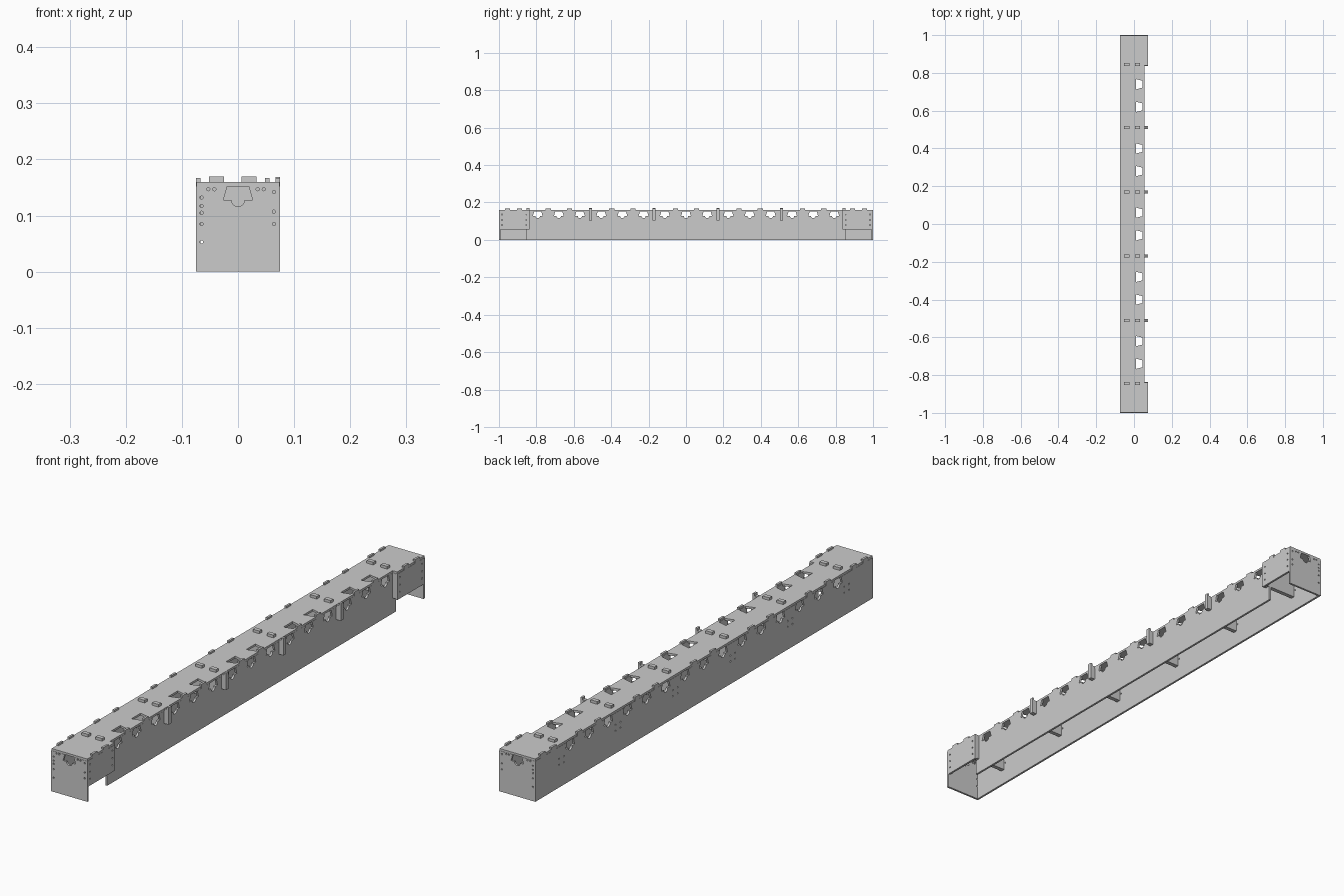
import bpy
from math import sin, cos, pi
from mathutils import Matrix

if "Cube" in bpy.data.objects:
    bpy.data.objects.remove(bpy.data.objects["Cube"])

T = 0.008          # sheet thickness
TOP = 0.152        # underside of the deck
TAB = 0.167        # height of finger tabs
RIBS = [-0.845, -0.51, -0.17, 0.17, 0.51, 0.845]
BAYS = [-0.68, -0.34, 0, 0.34, 0.68]


def circle(u, v, r=0.003, n=8):
    return [(u + r * cos(2 * pi * i / n), v + r * sin(2 * pi * i / n)) for i in range(n)]


def sheet(name, loops, thick, matrix):
    """Flat cut sheet: first loop is the outline, the rest are holes."""
    cu = bpy.data.curves.new(name, 'CURVE')
    cu.dimensions = '2D'
    cu.fill_mode = 'BOTH'
    cu.extrude = thick / 2
    for loop in loops:
        s = cu.splines.new('POLY')
        s.points.add(len(loop) - 1)
        for p, (u, v) in zip(s.points, loop):
            p.co = (u, v, 0, 1)
        s.use_cyclic_u = True
    tmp = bpy.data.objects.new(name + "_curve", cu)
    bpy.context.scene.collection.objects.link(tmp)
    dg = bpy.context.evaluated_depsgraph_get()
    me = bpy.data.meshes.new_from_object(tmp.evaluated_get(dg))
    bpy.data.objects.remove(tmp)
    me.transform(matrix)
    for poly in me.polygons:
        poly.use_smooth = False
    ob = bpy.data.objects.new(name, me)
    bpy.context.scene.collection.objects.link(ob)
    return ob


def facing_x(x):   # u -> y, v -> z
    return Matrix(((0, 0, 1, x), (1, 0, 0, 0), (0, 1, 0, 0), (0, 0, 0, 1)))


def facing_y(y):   # u -> x, v -> z
    return Matrix(((1, 0, 0, 0), (0, 0, -1, y), (0, 1, 0, 0), (0, 0, 0, 1)))


def wall_outline(u0, u1, z0, notches=(), tabs=(), w=0.014):
    """Rectangle whose top edge carries tabs and dovetail notches with a round relief."""
    pts = [(u0, z0), (u1, z0), (u1, TOP)]
    arc = [(0.012 * cos(a * pi / 8), 0.128 - 0.012 * sin(a * pi / 8)) for a in range(9)]
    notch = [(0.019, TOP), (0.026, 0.128)] + arc + [(-0.026, 0.128), (-0.019, TOP)]
    tab = [(w, TOP), (w, TAB), (-w, TAB), (-w, TOP)]
    feats = [(c, notch) for c in notches] + [(c, tab) for c in tabs]
    for c, shape in sorted(feats, key=lambda f: -f[0]):
        pts += [(c + u, v) for u, v in shape]
    return pts + [(u0, TOP)]


notches = [b + d for b in BAYS for d in (-0.113, 0, 0.113)]
tabs = [b + d for b in BAYS for d in (-0.0565, 0.0565)]
end_tabs = [s * y for s in (-1, 1) for y in (0.89, 0.955)]

# Long back wall with screw holes at each rib
rib_holes = [circle(y + d, z) for y in RIBS for d in (-0.014, 0.014) for z in (0.085, 0.107)]
sheet("back_wall", [wall_outline(-0.992, 0.992, 0, notches, tabs + end_tabs)] + rib_holes,
      T, facing_x(-0.071))

# Recessed front wall
sheet("front_wall", [wall_outline(-0.855, 0.855, 0, notches, tabs)], T, facing_x(0.052))

# End walls, and the short cheeks beside them
for s, side in ((-1, "front"), (1, "rear")):
    holes = [circle(-0.065, z) for z in (0.132, 0.117, 0.105, 0.085, 0.053)]
    holes += [circle(0.064, z) for z in (0.142, 0.107, 0.085)]
    holes += [circle(x, 0.147) for x in (-0.053, -0.042, 0.035, 0.046)]
    sheet(side + "_end_wall", [wall_outline(-0.075, 0.075, 0, [0])] + holes,
          T, facing_y(s * 0.996))
    u0, u1 = sorted((s * 0.837, s * 0.992))
    holes = [circle(s * y, z) for y in (0.852, 0.984) for z in (0.08, 0.107, 0.135)]
    sheet(side + "_cheek", [wall_outline(u0, u1, 0.055, (), [s * 0.89, s * 0.955])] + holes,
          T, facing_x(0.071))

# Deck: wide at the ends, with dovetail openings near the front edge
deck = [(-0.074, -0.999), (0.074, -0.999), (0.074, -0.838), (0.0555, -0.838),
        (0.0555, 0.838), (0.074, 0.838), (0.074, 0.999), (-0.074, 0.999)]
slots = [[(0.011, y - 0.027), (0.046, y - 0.018), (0.046, y + 0.018), (0.011, y + 0.027)]
         for y in (b + d for b in BAYS for d in (-0.06, 0.06))]
sheet("deck", [deck] + slots, T, Matrix.Translation((0, 0, 0.156)))

# Cross ribs with tabs through the deck; the inner four reach past the front wall
for i, y in enumerate(RIBS):
    if abs(y) > 0.8:
        right = [(0.068, 0.058), (0.068, TOP)]
    else:
        right = [(0.05, 0.058), (0.05, 0.105), (0.075, 0.105), (0.075, 0.169),
                 (0.067, 0.169), (0.067, 0.16), (0.057, 0.16), (0.057, TOP)]
    top = [(0.033, TOP), (0.033, 0.17), (0.006, 0.17), (0.006, TOP),
           (-0.025, TOP), (-0.025, 0.17), (-0.052, 0.17), (-0.052, TOP)]
    sheet(f"rib_{i + 1}", [[(-0.07, 0.058)] + right + top + [(-0.07, TOP)]],
          0.016, facing_y(y))
